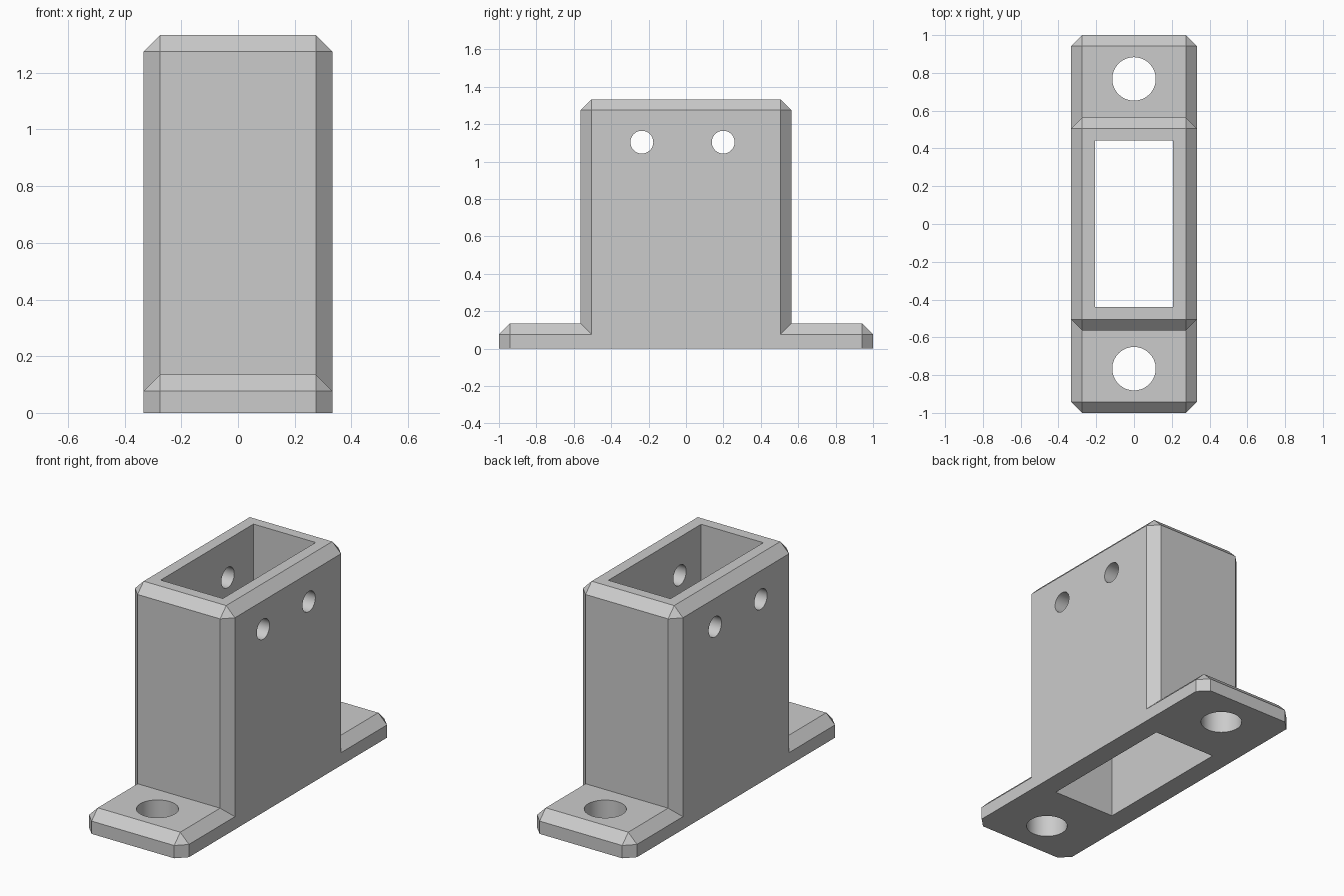
import bpy, bmesh, math
from mathutils import Matrix, Vector

cube = bpy.data.objects.get("Cube")
if cube:
    bpy.data.objects.remove(cube, do_unlink=True)

grey = bpy.data.materials.new("light_grey")
grey.use_nodes = True
colour = (0.6, 0.6, 0.6, 1)
grey.diffuse_color = colour
grey.node_tree.nodes["Principled BSDF"].inputs["Base Color"].default_value = colour

HALF_WIDTH = 0.333
CHAMFER = 0.058


def finish(name, bm):
    mesh = bpy.data.meshes.new(name)
    bm.to_mesh(mesh)
    bm.free()
    mesh.materials.append(grey)
    obj = bpy.data.objects.new(name, mesh)
    bpy.context.collection.objects.link(obj)
    return obj


def box(name, low, high, chamfer=0):
    """Box between two corners; every edge except the bottom ones is chamfered."""
    low, high = Vector(low), Vector(high)
    bm = bmesh.new()
    bmesh.ops.create_cube(bm, size=1)
    bmesh.ops.scale(bm, vec=high - low, verts=bm.verts)
    bmesh.ops.translate(bm, vec=(low + high) / 2, verts=bm.verts)
    if chamfer:
        edges = [e for e in bm.edges if max(v.co.z for v in e.verts) > low.z + 0.001]
        bmesh.ops.bevel(bm, geom=edges, offset=chamfer, segments=1,
                        affect='EDGES', clamp_overlap=True)
    return finish(name, bm)


def cylinder(name, centre, radius, depth, axis):
    bm = bmesh.new()
    turn = Matrix.Rotation(math.pi / 2, 4, 'Y') if axis == 'X' else Matrix()
    bmesh.ops.create_cone(bm, cap_ends=True, segments=64, radius1=radius,
                          radius2=radius, depth=depth,
                          matrix=Matrix.Translation(centre) @ turn)
    return finish(name, bm)


def combine(target, tool, operation):
    mod = target.modifiers.new(tool.name, 'BOOLEAN')
    mod.operation = operation
    mod.solver = 'EXACT'
    mod.object = tool
    tool.hide_render = True
    bpy.context.view_layer.objects.active = target
    bpy.ops.object.modifier_apply(modifier=mod.name)
    bpy.data.objects.remove(tool, do_unlink=True)


# Mounting flange and upright sleeve
bracket = box("socket_bracket", (-HALF_WIDTH, -1, 0), (HALF_WIDTH, 1, 0.135), CHAMFER)
sleeve = box("sleeve", (-HALF_WIDTH, -0.563, 0), (HALF_WIDTH, 0.563, 1.333), CHAMFER)
combine(bracket, sleeve, 'UNION')

# Rectangular socket right through the sleeve
combine(bracket, box("socket", (-0.207, -0.44, -0.2), (0.207, 0.443, 1.6)), 'DIFFERENCE')

# Bolt holes in the flange and cross holes in the side walls
for y in (-0.766, 0.768):
    combine(bracket, cylinder("bolt_hole", (0, y, 0), 0.115, 0.6, 'Z'), 'DIFFERENCE')
for y in (-0.236, 0.199):
    combine(bracket, cylinder("cross_hole", (0, y, 1.104), 0.061, 1, 'X'), 'DIFFERENCE')

# Smooth hole walls, crisp chamfers
bpy.ops.object.select_all(action='DESELECT')
bracket.select_set(True)
bpy.context.view_layer.objects.active = bracket
bpy.ops.object.shade_smooth_by_angle(angle=math.radians(30))
